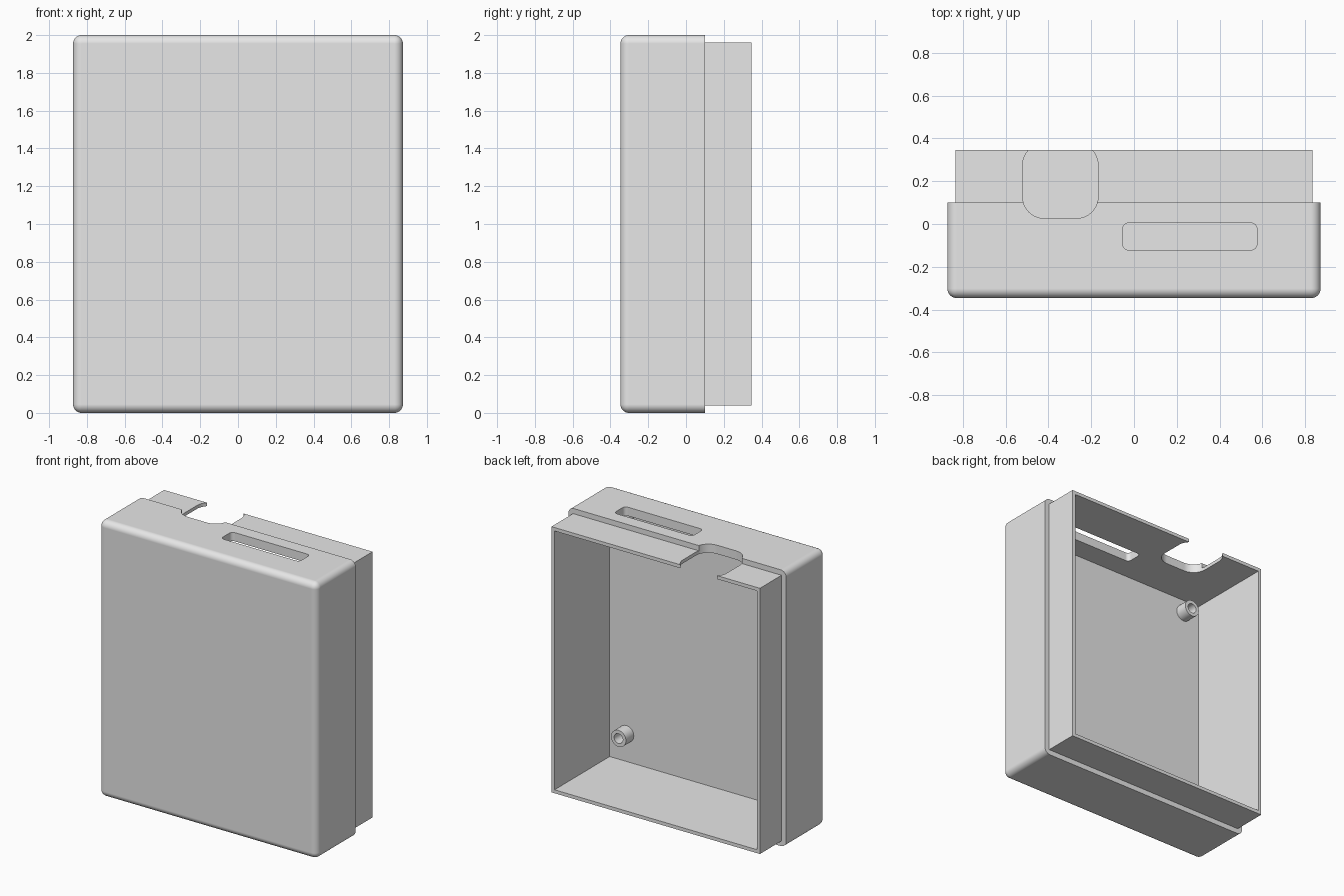
import bpy, bmesh, math
from mathutils import Vector, Matrix

if "Cube" in bpy.data.objects:
    bpy.data.objects.remove(bpy.data.objects["Cube"], do_unlink=True)

# Main dimensions
HALF_W, HEIGHT = 0.873, 2.0
FRONT, SHOULDER, BACK = -0.347, 0.1, 0.347
STEP, WALL, ROUND = 0.038, 0.063, 0.045

grey = bpy.data.materials.new("light_grey_plastic")
grey.use_nodes = True
colour = (0.8, 0.8, 0.8, 1.0)
grey.diffuse_color = colour
grey.node_tree.nodes["Principled BSDF"].inputs["Base Color"].default_value = colour


def make_object(name, bm):
    bmesh.ops.recalc_face_normals(bm, faces=bm.faces)
    mesh = bpy.data.meshes.new(name)
    bm.to_mesh(mesh)
    bm.free()
    mesh.materials.append(grey)
    obj = bpy.data.objects.new(name, mesh)
    bpy.context.collection.objects.link(obj)
    return obj


def box(lo, hi):
    bm = bmesh.new()
    lo, hi = Vector(lo), Vector(hi)
    size = Matrix.Diagonal((*(hi - lo), 1))
    bmesh.ops.create_cube(bm, size=1, matrix=Matrix.Translation((lo + hi) / 2) @ size)
    return bm


def inset_box(inset, y0, y1):
    return box((inset - HALF_W, y0, inset), (HALF_W - inset, y1, HEIGHT - inset))


def round_edges(bm, rule, radius):
    edges = [e for e in bm.edges if rule(e)]
    bmesh.ops.bevel(bm, geom=edges, offset=radius, offset_type='OFFSET',
                    segments=8, profile=0.5, affect='EDGES')


def top_cutter(name, x0, x1, y0, y1, radius):
    # Upright prism with rounded corners that passes through the top wall
    bm = box((x0, y0, HEIGHT - 0.1), (x1, y1, HEIGHT + 0.1))
    round_edges(bm, lambda e: abs(e.verts[0].co.z - e.verts[1].co.z) > 0.1, radius)
    return make_object(name, bm)


def combine(obj, other, operation):
    mod = obj.modifiers.new(operation, 'BOOLEAN')
    mod.object, mod.operation, mod.solver = other, operation, 'EXACT'
    graph = bpy.context.evaluated_depsgraph_get()
    mesh = bpy.data.meshes.new_from_object(obj.evaluated_get(graph))
    obj.modifiers.clear()
    obj.data = mesh
    bpy.data.objects.remove(other, do_unlink=True)


def smooth(obj):
    bpy.ops.object.select_all(action='DESELECT')
    obj.select_set(True)
    bpy.context.view_layer.objects.active = obj
    bpy.ops.object.shade_smooth_by_angle(angle=math.radians(30))
    mod = obj.modifiers.new("flat_panels", 'WEIGHTED_NORMAL')
    mod.keep_sharp = True


# Case: rounded shell, sharp everywhere around the shoulder
shell = inset_box(0, FRONT, SHOULDER)
round_edges(shell, lambda e: min(v.co.y for v in e.verts) < SHOULDER - 0.01, ROUND)
case = make_object("case_shell", shell)

# Stepped lip, then the hollow inside
combine(case, make_object("lip", inset_box(STEP, 0.0, BACK)), 'UNION')
combine(case, make_object("cavity", inset_box(WALL, FRONT + WALL, BACK + 0.2)), 'DIFFERENCE')

# Openings in the top wall: cable notch and long slot
combine(case, top_cutter("cable_notch", -0.521, -0.168, 0.027, 0.376, 0.1), 'DIFFERENCE')
combine(case, top_cutter("long_slot", -0.053, 0.575, -0.121, 0.004, 0.026), 'DIFFERENCE')
smooth(case)


# Hollow screw posts standing on the inside of the front wall
def screw_post(name, x, z):
    bm = bmesh.new()
    floor, tip, outer, inner = FRONT + WALL - 0.01, FRONT + WALL + 0.09, 0.06, 0.035
    profile = [(outer, floor), (outer, tip), (inner, tip), (inner, floor)]
    verts = [bm.verts.new((x + r, y, z)) for r, y in profile]
    edges = [bm.edges.new(pair) for pair in zip(verts, verts[1:])]
    bmesh.ops.spin(bm, geom=verts + edges, cent=(x, 0, z), axis=(0, 1, 0),
                   angle=math.tau, steps=32, use_merge=True)
    bmesh.ops.remove_doubles(bm, verts=bm.verts, dist=0.0005)
    bmesh.ops.holes_fill(bm, edges=[], sides=0)
    smooth(make_object(name, bm))


for side, sign in (("left", 1), ("right", -1)):
    for level, z in (("lower", 0.263), ("upper", 1.837)):
        screw_post(f"{level}_{side}_screw_post", sign * 0.677, z)
